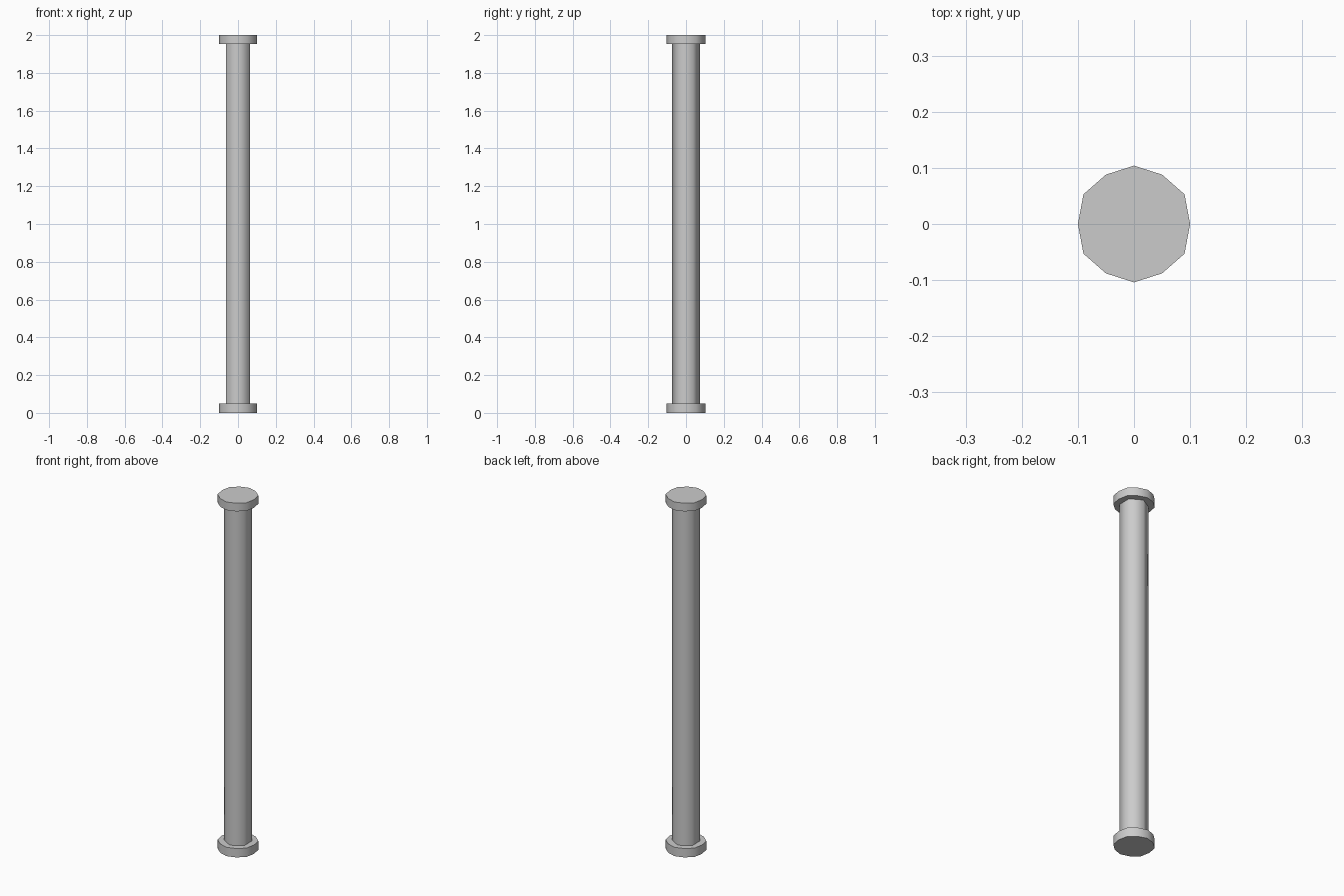
import bpy, bmesh
from math import cos, sin, radians, pi

if "Cube" in bpy.data.objects:
    bpy.data.objects.remove(bpy.data.objects["Cube"])


def prism(name, points, z0, z1, ends, smooth_angle):
    """Extrude a closed outline between two heights."""
    bm = bmesh.new()
    low = [bm.verts.new((x, y, z0)) for x, y in points]
    high = [bm.verts.new((x, y, z1)) for x, y in points]
    n = len(points)
    for i in range(n):
        j = (i + 1) % n
        bm.faces.new((low[i], low[j], high[j], high[i]))
    if ends:
        bm.faces.new(low[::-1])
        bm.faces.new(high)
    mesh = bpy.data.meshes.new(name)
    bm.to_mesh(mesh)
    bm.free()
    obj = bpy.data.objects.new(name, mesh)
    bpy.context.collection.objects.link(obj)
    bpy.ops.object.select_all(action='DESELECT')
    obj.select_set(True)
    bpy.context.view_layer.objects.active = obj
    bpy.ops.object.shade_smooth_by_angle(angle=radians(smooth_angle))
    return obj


# Twelve-sided flange outline, slightly fuller than a regular polygon
quarter = [(0.1, 0), (0.09, 0.053), (0.05, 0.088)]
upper = quarter + [(0, 0.104)] + [(-x, y) for x, y in quarter[:0:-1]]
flange = upper + [(-x, -y) for x, y in upper]

# Six-sided shaft outline with corners facing front and back
shaft = [(0.073 * cos(pi / 6 + k * pi / 3), 0.073 * sin(pi / 6 + k * pi / 3))
         for k in range(6)]

# Flanges at both ends
prism("bottom_flange", flange, 0.0, 0.05, True, 45)
prism("top_flange", flange, 1.954, 2.0, True, 45)

# Shaft, open where it meets the flanges
prism("shaft", shaft, 0.05, 1.954, False, 70)
